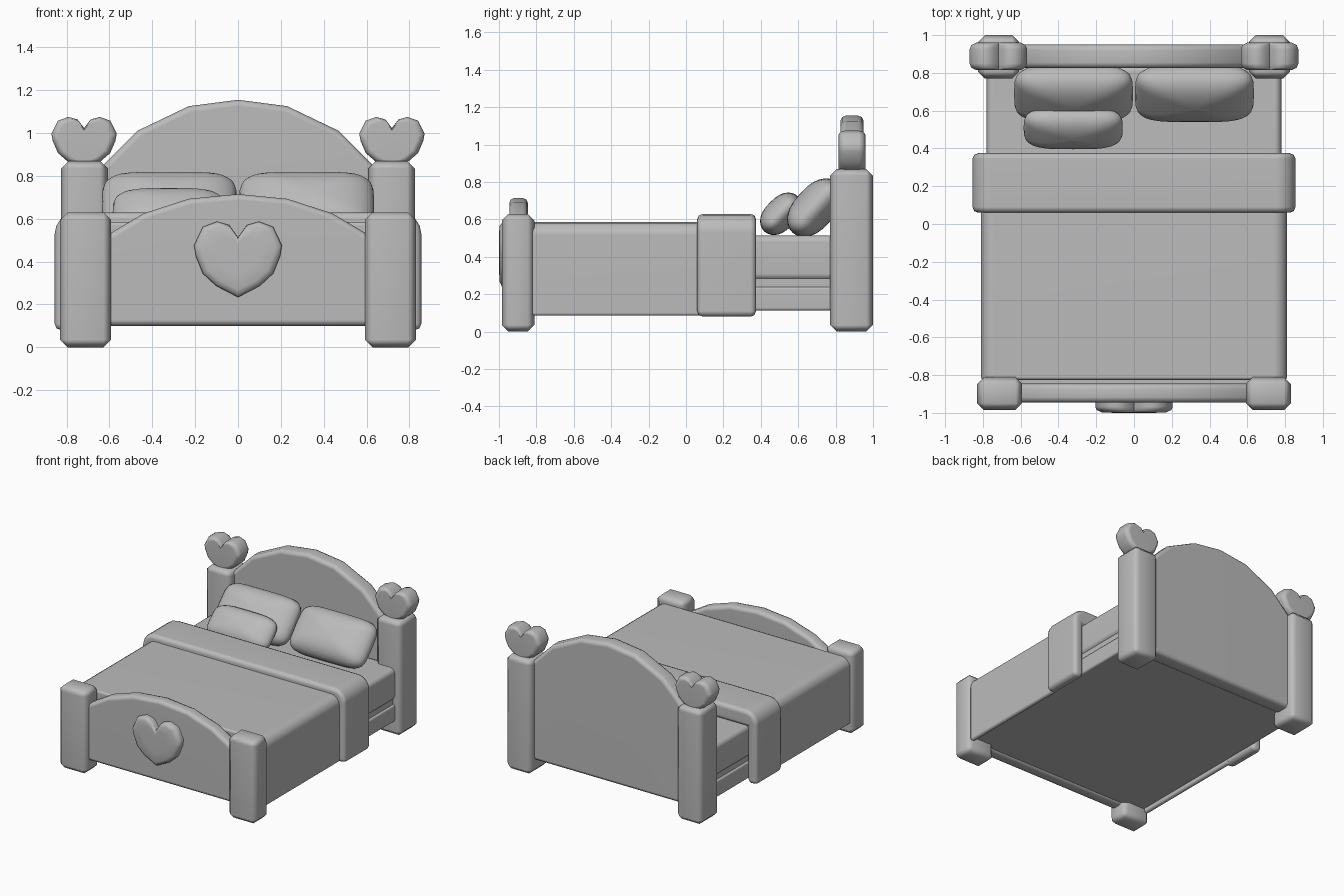
import bpy, bmesh, math
from mathutils import Matrix, Vector

cube = bpy.data.objects.get("Cube")
if cube:
    bpy.data.objects.remove(cube)

grey = bpy.data.materials.new("plain grey")
grey.use_nodes = True
grey.diffuse_color = (0.5, 0.5, 0.5, 1)
grey.node_tree.nodes["Principled BSDF"].inputs["Base Color"].default_value = (0.5, 0.5, 0.5, 1)


def finish(name, bm, angle=50):
    """Turn a bmesh into a smooth-shaded object whose large faces stay flat."""
    bmesh.ops.recalc_face_normals(bm, faces=bm.faces)
    mesh = bpy.data.meshes.new(name)
    bm.to_mesh(mesh)
    bm.free()
    mesh.materials.append(grey)
    ob = bpy.data.objects.new(name, mesh)
    bpy.context.collection.objects.link(ob)
    bpy.ops.object.select_all(action='DESELECT')
    ob.select_set(True)
    bpy.context.view_layer.objects.active = ob
    bpy.ops.object.shade_smooth_by_angle(angle=math.radians(angle))
    ob.modifiers.new("flat faces", 'WEIGHTED_NORMAL').keep_sharp = True


def bevel_edges(bm, width, segments):
    edges = [e for e in bm.edges if e.calc_face_angle(0) > math.radians(60)]
    bmesh.ops.bevel(bm, geom=edges, offset=width, segments=segments,
                    profile=0.5, affect='EDGES', clamp_overlap=True)


def box(name, xs, ys, zs, width, segments=2):
    bm = bmesh.new()
    bmesh.ops.create_cube(bm, size=1)
    for v in bm.verts:
        v.co = [r[0] if c < 0 else r[1] for c, r in zip(v.co, (xs, ys, zs))]
    if width:
        bevel_edges(bm, width, segments)
    finish(name, bm)


def loft(name, rings, bevel=0, angle=50):
    """Join matching closed rings of points and cap both ends."""
    bm = bmesh.new()
    loops = [[bm.verts.new(p) for p in ring] for ring in rings]
    n = len(loops[0])
    for a, b in zip(loops, loops[1:]):
        for i in range(n):
            j = (i + 1) % n
            bm.faces.new((a[i], a[j], b[j], b[i]))
    bm.faces.new(loops[0])
    bm.faces.new(loops[-1])
    bmesh.ops.recalc_face_normals(bm, faces=bm.faces)
    if bevel:
        bevel_edges(bm, bevel, 2)
    finish(name, bm, angle)


def mirrored(half):
    """Close a half outline, keeping centre-line points single."""
    return half + [(-x, z) for x, z in reversed(half) if x > 0]


def board(name, half, y0, y1, bevel):
    outline = mirrored(half)
    loft(name, [[(x, y, z) for x, z in outline] for y in (y0, y1)], bevel)


def cover(name, half_width, y0, y1, z0, z1, radius, bevel):
    """Draped blanket: rounded long top edges, open underneath."""
    half = [(0, 0.505), (0.775, 0.505), (0.775, z0), (half_width, z0)]
    for a in (0, 22, 45, 68, 90):
        a = math.radians(a)
        half.append((half_width - radius + radius * math.cos(a),
                     z1 - radius + radius * math.sin(a)))
    board(name, half, y0, y1, bevel)


# Heart outline, one unit wide, centred near its widest height
HEART = mirrored([(0, 0.17), (0.1, 0.31), (0.24, 0.35), (0.4, 0.29), (0.5, 0.08),
                  (0.48, -0.04), (0.4, -0.24), (0.25, -0.38), (0, -0.51)])


def heart(name, centre, width, height, steps):
    cx, cz = centre
    rings = [[(cx + x * width * s, y, cz + z * height * s) for x, z in HEART]
             for s, y in steps]
    loft(name, rings, angle=60)


def pillow(name, centre, size, tilt, square):
    """Cushion: sphere squared off in its plane, leaning back."""
    bm = bmesh.new()
    bmesh.ops.create_uvsphere(bm, u_segments=32, v_segments=14, radius=1)
    lean = Matrix.Rotation(math.radians(tilt), 3, 'X')
    for v in bm.verts:
        r = min(1, math.hypot(v.co.x, v.co.y))
        a = math.atan2(v.co.y, v.co.x)
        c, s = math.cos(a), math.sin(a)
        x = math.copysign(abs(c) ** square, c) * r ** 0.8
        y = math.copysign(abs(s) ** square, s) * r ** 0.8
        p = Vector((x * size[0] / 2, y * size[1] / 2, v.co.z * size[2] / 2))
        v.co = lean @ p + Vector(centre)
    finish(name, bm, 60)


# Chamfered posts, with a heart finial on each rear one
for side, s in (("left", 1), ("right", -1)):
    box(f"front_post_{side}", sorted((s * 0.592, s * 0.83)), (-0.985, -0.81), (0, 0.63), 0.036, 1)
    box(f"rear_post_{side}", sorted((s * 0.608, s * 0.825)), (0.77, 1.0), (0, 0.87), 0.036, 1)
    heart(f"post_heart_{side}", (s * 0.718, 0.975), 0.305, 0.285,
          [(0.78, 0.815), (0.94, 0.828), (1, 0.85), (1, 0.925), (0.94, 0.947), (0.78, 0.96)])

# Arched boards and the heart on the front one
board("headboard", [(0, 0.1), (0.68, 0.1), (0.68, 0.79), (0.62, 0.86), (0.47, 1.01),
                    (0.23, 1.125), (0, 1.155)], 0.825, 0.95, 0.03)
board("footboard", [(0, 0.1), (0.65, 0.1), (0.65, 0.49), (0.6, 0.53), (0.44, 0.625),
                    (0.23, 0.693), (0, 0.715)], -0.945, -0.845, 0.028)
heart("footboard_heart", (0, 0.443), 0.41, 0.41,
      [(1, -0.93), (1, -0.968), (0.96, -0.985), (0.84, -0.997), (0.5, -1.0)])

# Base rail, recessed band and mattress
box("base_rail", (-0.78, 0.78), (-0.86, 0.85), (0.112, 0.24), 0.015)
box("recessed_band", (-0.765, 0.765), (-0.8, 0.84), (0.22, 0.3), 0)
box("mattress", (-0.78, 0.78), (-0.8, 0.84), (0.275, 0.515), 0.035)

# Blanket and its folded top
cover("blanket", 0.81, -0.825, 0.1, 0.085, 0.585, 0.07, 0.015)
cover("blanket_fold", 0.855, 0.06, 0.375, 0.08, 0.63, 0.1, 0.03)

# Pillows
for side, s in (("left", 1), ("right", -1)):
    pillow(f"pillow_{side}", (s * 0.32, 0.69, 0.663), (0.63, 0.36, 0.22), 48, 0.4)
pillow("small_pillow", (-0.322, 0.508, 0.63), (0.525, 0.26, 0.17), 46, 0.5)
